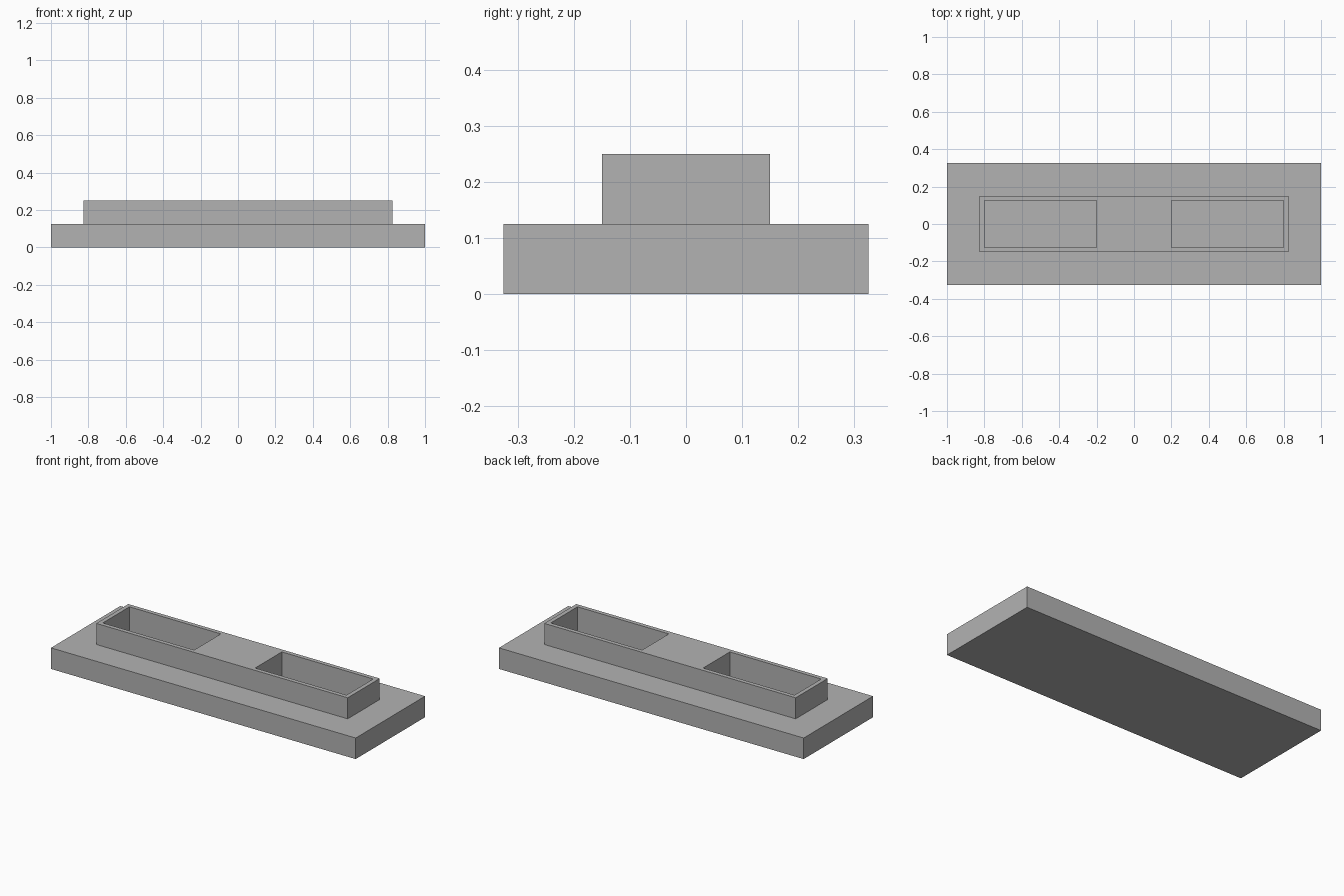
import bpy

default = bpy.data.objects.get("Cube")
if default:
    bpy.data.objects.remove(default, do_unlink=True)

# Single grey material
grey = bpy.data.materials.new("plain_grey")
grey.use_nodes = True
colour = (0.45, 0.45, 0.45, 1.0)
grey.diffuse_color = colour
grey.node_tree.nodes["Principled BSDF"].inputs["Base Color"].default_value = colour


def box(name, size, bottom, x=0.0):
    """Box of the given size, centred on y = 0, resting at height bottom."""
    bpy.ops.mesh.primitive_cube_add(size=1, location=(x, 0, bottom + size[2] / 2))
    obj = bpy.context.object
    obj.name = name
    obj.scale = size
    bpy.ops.object.transform_apply(location=False, rotation=False, scale=True)
    obj.data.materials.append(grey)
    return obj


# Wide base slab and the narrower raised block on it
step = 0.125
base = box("base_slab", (2.0, 0.65, step), 0)
block = box("raised_block", (1.65, 0.3, step), step)

# Two mirrored pockets sunk through the block and into the base
floor = 0.025
cutters = []
for side, x in (("left", 0.5), ("right", -0.5)):
    cutter = box(side + "_pocket_cutter", (0.6, 0.25, 0.4), floor, x)
    cutter.hide_render = True
    cutters.append(cutter)

for part in (base, block):
    bpy.context.view_layer.objects.active = part
    for cutter in cutters:
        cut = part.modifiers.new(cutter.name, "BOOLEAN")
        cut.operation = "DIFFERENCE"
        cut.solver = "EXACT"
        cut.object = cutter
        bpy.ops.object.modifier_apply(modifier=cut.name)

for cutter in cutters:
    bpy.data.objects.remove(cutter, do_unlink=True)
